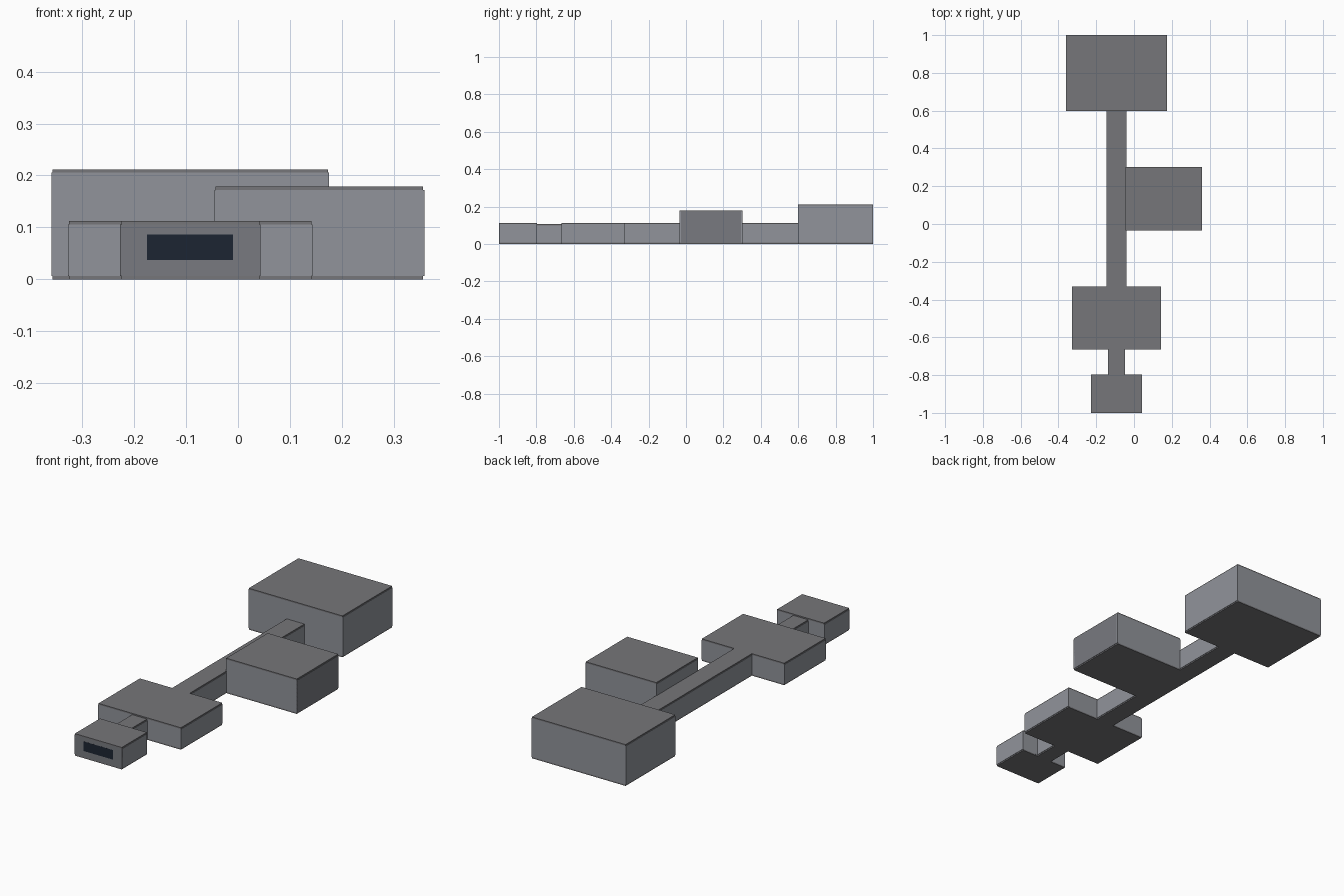
import bpy, bmesh

if "Cube" in bpy.data.objects:
    bpy.data.objects.remove(bpy.data.objects["Cube"])

T = 0.0067          # slab and wall thickness
E = 0.002           # wall overhang beyond the slabs
CX = -0.0925        # main axis of the complex


def material(name, rgb):
    m = bpy.data.materials.new(name)
    m.diffuse_color = (*rgb, 1)
    m.use_nodes = True
    m.node_tree.nodes["Principled BSDF"].inputs["Base Color"].default_value = m.diffuse_color
    return m


GLASS = material("dark_glass", (0.0115, 0.0185, 0.032))
WALL = material("light_panel", (0.283, 0.296, 0.328))
ACCENT = material("dark_panel", (0.188, 0.195, 0.216))
SLAB = material("slab", (0.181, 0.181, 0.192))


def boxes(name, parts, mat):
    """One object made of axis-aligned boxes (x0, x1, y0, y1, z0, z1)."""
    bm = bmesh.new()
    for x0, x1, y0, y1, z0, z1 in parts:
        for v in bmesh.ops.create_cube(bm, size=1)["verts"]:
            v.co = (x0 + (v.co.x + .5) * (x1 - x0),
                    y0 + (v.co.y + .5) * (y1 - y0),
                    z0 + (v.co.z + .5) * (z1 - z0))
    me = bpy.data.meshes.new(name)
    bm.to_mesh(me)
    bm.free()
    me.materials.append(mat)
    ob = bpy.data.objects.new(name, me)
    bpy.context.collection.objects.link(ob)
    return ob


def wall(name, mat, axis, at, a, b, h, door=None):
    """Wall running along axis from a to b, with its low side at `at`."""
    spans = [(a, b, T, h - T)]
    if door:
        d0, d1, dz = door
        spans = [(a, d0, T, h - T), (d1, b, T, h - T)]
        if dz < h - T:
            spans.append((d0, d1, dz, h - T))
    if axis == "x":
        parts = [(p, q, at, at + T, z0, z1) for p, q, z0, z1 in spans]
    else:
        parts = [(at, at + T, p, q, z0, z1) for p, q, z0, z1 in spans]
    boxes(name, parts, mat)


def room(name, x0, x1, y0, y1, h, sides="front back left right", doors={}, accent=""):
    boxes(name + "_floor", [(x0 + E, x1 - E, y0, y1, 0, T)], SLAB)
    boxes(name + "_roof", [(x0 + E, x1 - E, y0, y1, h - T, h)], SLAB)
    layout = {"front": ("x", y0, x0, x1), "back": ("x", y1 - T, x0, x1),
              "left": ("y", x0, y0, y1), "right": ("y", x1 - T, y0, y1)}
    for side in sides.split():
        mat = ACCENT if side == accent else WALL
        wall(f"{name}_{side}_wall", mat, *layout[side], h, doors.get(side))


# Doorways along the main axis and into the side room
main_door = (CX - 0.045, CX + 0.045, 0.1)
small_door = (CX - 0.037, CX + 0.037, 0.095)
side_door = (0.09, 0.18, 0.1)

# Rooms
room("back_room", CX - 0.267, CX + 0.268, 0.598, 1.0, 0.212,
     doors={"front": main_door})
room("side_room", -0.045, 0.359, -0.034, 0.302, 0.179,
     doors={"left": side_door}, accent="right")
room("middle_room", CX - 0.235, CX + 0.236, -0.665, -0.33, 0.1127,
     doors={"front": small_door, "back": main_door})
room("front_room", CX - 0.1345, CX + 0.1355, -1.0, -0.797, 0.1127,
     doors={"back": small_door}, accent="front")

# Corridors
room("main_corridor", CX - 0.052, CX + 0.052, -0.33, 0.598, 0.1127,
     "left right", {"right": side_door})
room("front_corridor", CX - 0.044, CX + 0.044, -0.797, -0.665, 0.106,
     "left right")

# Front window
boxes("front_window", [(CX - 0.083, CX + 0.083, -1.0004, -0.995, 0.037, 0.086)], GLASS)
